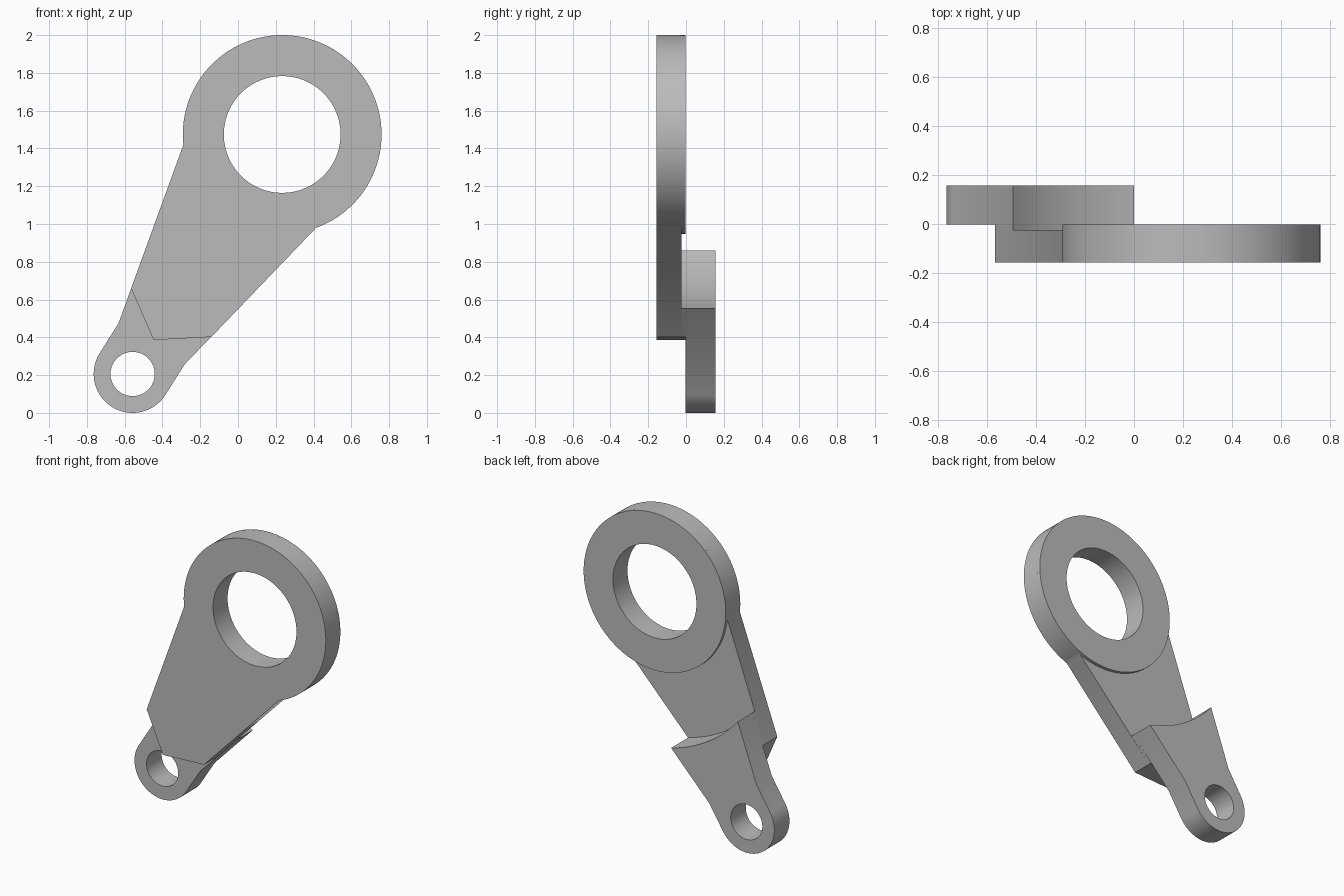
import bpy
import bmesh
from math import atan2, cos, sin, tau, ceil
from mathutils import Vector

if "Cube" in bpy.data.objects:
    bpy.data.objects.remove(bpy.data.objects["Cube"], do_unlink=True)

# Single plain metal colour
GREY = (0.5, 0.5, 0.5, 1.0)
metal = bpy.data.materials.new("plain_grey")
metal.use_nodes = True
metal.diffuse_color = GREY
metal.node_tree.nodes["Principled BSDF"].inputs["Base Color"].default_value = GREY

# Key sizes, as (x, z) positions and radii
BIG, BIG_R, BIG_HOLE = Vector((0.234, 1.474)), 0.526, 0.309
SMALL, SMALL_R, SMALL_HOLE = Vector((-0.558, 0.206)), 0.206, 0.117
FRONT, STEP, MID, BACK = -0.157, -0.024, -0.003, 0.157

# Corners of the tapering arm
LEFT_TOP, LEFT_LOW = (-0.288, 1.42), (-0.632, 0.476)
RIGHT_TOP, RIGHT_LOW = (0.413, 0.98), (-0.283, 0.256)
BLOCK_END = [(-0.566, 0.659), (-0.447, 0.386), (-0.141, 0.402)]
ARC_LEFT, ARC_RIGHT = (-0.493, 0.86), (0.0, 0.55)


def arc(centre, radius, start, end, turn):
    """Points along an arc; turn is 1 for anticlockwise, -1 for clockwise."""
    sweep = ((end - start) * turn) % tau or tau
    steps = max(2, ceil(sweep / tau * 128))
    return [(centre.x + radius * cos(start + turn * sweep * i / steps),
             centre.y + radius * sin(start + turn * sweep * i / steps))
            for i in range(steps + 1)]


def circle(centre, radius):
    return arc(centre, radius, 0, 0, 1)[:-1]


def angle(centre, point):
    return atan2(point[1] - centre.y, point[0] - centre.x)


def plate(name, loops, y_front, y_back):
    """Flat plate from an outline and holes, standing in the xz plane."""
    bm = bmesh.new()
    for loop in loops:
        verts = [bm.verts.new((x, y_front, z)) for x, z in loop]
        for a, b in zip(verts, verts[1:] + verts[:1]):
            bm.edges.new((a, b))
    bmesh.ops.triangle_fill(bm, use_beauty=True, use_dissolve=False,
                            edges=bm.edges[:], normal=(0, -1, 0))
    grown = bmesh.ops.extrude_face_region(bm, geom=bm.faces[:],
                                          use_keep_orig=True)["geom"]
    bmesh.ops.translate(bm, vec=(0, y_back - y_front, 0),
                        verts=[v for v in grown if isinstance(v, bmesh.types.BMVert)])
    bmesh.ops.recalc_face_normals(bm, faces=bm.faces[:])
    mesh = bpy.data.meshes.new(name)
    bm.to_mesh(mesh)
    bm.free()
    mesh.materials.append(metal)
    obj = bpy.data.objects.new(name, mesh)
    bpy.context.collection.objects.link(obj)
    bpy.ops.object.select_all(action="DESELECT")
    obj.select_set(True)
    bpy.context.view_layer.objects.active = obj
    bpy.ops.object.shade_smooth_by_angle()
    return obj


# Large eye with the tapering arm
head = arc(BIG, BIG_R, angle(BIG, RIGHT_TOP), angle(BIG, LEFT_TOP), 1)
plate("front_arm", [head + BLOCK_END, circle(BIG, BIG_HOLE)], FRONT, STEP)

# Raised boss on the back of the large eye
plate("large_eye_boss", [circle(BIG, BIG_R), circle(BIG, BIG_HOLE)], STEP, MID)

# Clearance arc, concentric with the large eye
clear_r = (Vector(ARC_LEFT) - BIG).length
clearance = arc(BIG, clear_r, angle(BIG, ARC_RIGHT), angle(BIG, ARC_LEFT), -1)

# Step joining the front arm to the rear link
plate("joining_step", [clearance + BLOCK_END], STEP, MID)

# Rear link: parallel neck ending in the small eye
along = (BIG - SMALL).normalized()
side = angle(Vector((0, 0)), (-along.y, along.x))
foot = arc(SMALL, SMALL_R, side, side + tau / 2, 1)
plate("rear_link", [clearance + [LEFT_LOW] + foot + [RIGHT_LOW],
                    circle(SMALL, SMALL_HOLE)], MID, BACK)
